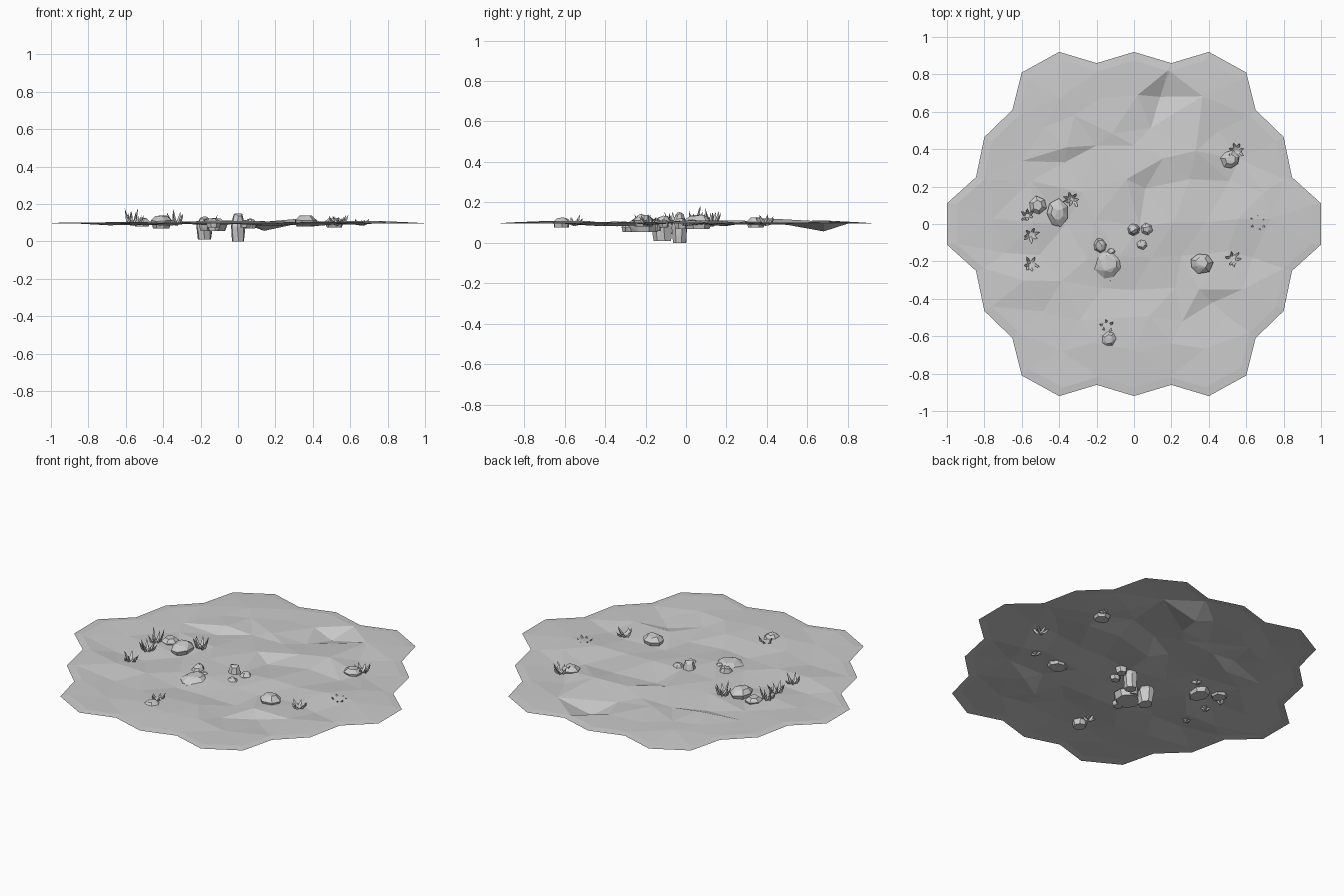
import bpy, bmesh, math, random
from mathutils import Vector
from mathutils.geometry import delaunay_2d_cdt

random.seed(4)
if "Cube" in bpy.data.objects:
    bpy.data.objects.remove(bpy.data.objects["Cube"])

GREY = (0.6, 0.6, 0.6, 1)
stone_grey = bpy.data.materials.new("stone_grey")
stone_grey.use_nodes = True
stone_grey.diffuse_color = GREY
bsdf = stone_grey.node_tree.nodes["Principled BSDF"]
bsdf.inputs["Base Color"].default_value = GREY
bsdf.inputs["Roughness"].default_value = 0.9

LEVEL = 0.097


def add_object(name, bm):
    mesh = bpy.data.meshes.new(name)
    bm.to_mesh(mesh)
    bm.free()
    mesh.materials.append(stone_grey)
    obj = bpy.data.objects.new(name, mesh)
    bpy.context.collection.objects.link(obj)
    return obj


def jitter(amount):
    return random.uniform(-amount, amount)


# Scalloped ground outline: one quarter, mirrored to the other three
quarter = [(1, .11), (.845, .25), (.8, .465), (.65, .61), (.6, .81),
           (.4, .92), (.2, .86), (0, .92)]
half = quarter + [(-x, y) for x, y in reversed(quarter[:-1])]
outline = half + [(-x, -y) for x, y in half]

# Ground: rim, inner rim, chosen peaks and dips, then a loose grid of fill points
points = [(x, y, LEVEL) for x, y in outline]
points += [(x * .95, y * .95, LEVEL + .004) for x, y in outline]
points += [(.18, .82, .103), (.02, .69, .1), (.14, .68, .057),
           (.33, .39, .122), (.3, .24, .098), (.51, .23, .09),
           (-.36, .41, .115), (-.55, .23, .095), (-.37, .33, .088),
           (-.32, .58, .108), (-.2, .42, .098), (0, .42, .1),
           (-.04, .24, .112), (.58, -.35, .105), (.42, -.42, .083)]
step = 0.19
for row in range(-5, 6):
    for col in range(-5, 6):
        x = (col + 0.5 * (row % 2)) * step + jitter(.035)
        y = row * step * 0.87 + jitter(.03)
        if math.hypot(x, y) < 0.8 and all(math.hypot(x - p[0], y - p[1]) > 0.1 for p in points):
            points.append((x, y, LEVEL + jitter(.015)))

count = len(outline)
rim_edges = [(i, (i + 1) % count) for i in range(count)]
flat, _, tris, sources, _, _ = delaunay_2d_cdt(
    [Vector(p[:2]) for p in points], rim_edges, [], 1, 1e-5)
bm = bmesh.new()
verts = [bm.verts.new((v.x, v.y, points[s[0]][2] if s else LEVEL))
         for v, s in zip(flat, sources)]
for tri in tris:
    bm.faces.new([verts[i] for i in tri])
bm.normal_update()
for face in bm.faces:
    if face.normal.z < 0:
        face.normal_flip()
add_object("ground", bm)


# Rocks: faceted boulders made as the hull of three uneven rings
def rock(name, x, y, rx, ry, low, high, sides=7):
    bm = bmesh.new()
    turn = random.uniform(0, math.tau)
    for level, scale in ((0, .82), (.62, 1), (1, .55)):
        for i in range(sides):
            a = turn + math.tau * i / sides + jitter(.12)
            s = scale * random.uniform(.9, 1.05)
            drop = random.uniform(0, .12) if level else 0
            bm.verts.new((x + rx * s * math.cos(a), y + ry * s * math.sin(a),
                          low + (high - low) * (level - drop)))
    # lift one point so the summit reaches full height
    bm.verts.new((x + jitter(.2) * rx, y + jitter(.2) * ry, high))
    hull = bmesh.ops.convex_hull(bm, input=bm.verts)
    loose = [v for v in bm.verts if not v.link_faces]
    bmesh.ops.delete(bm, geom=loose, context='VERTS')
    bmesh.ops.dissolve_limit(bm, angle_limit=math.radians(9),
                             verts=bm.verts, edges=bm.edges)
    bmesh.ops.recalc_face_normals(bm, faces=bm.faces)
    add_object(name, bm)


rock("large_centre_rock", -.135, -.21, .083, .085, .055, .125, 8)
rock("deep_left_rock", -.18, -.115, .045, .055, .01, .135)
rock("deep_centre_rock", 0, -.03, .042, .04, 0, .15)
rock("small_rock_a", -.12, -.145, .03, .025, .06, .12)
rock("small_rock_b", .04, -.11, .032, .028, .075, .115, 6)
rock("small_rock_c", .067, -.025, .035, .035, .07, .122, 6)
rock("buried_rock", -.13, -.29, .035, .03, .055, .095, 6)
rock("flat_hex_rock", -.515, .1, .05, .052, .08, .125, 6)
rock("tall_left_rock", -.41, .06, .06, .075, .07, .14)
rock("right_rock", .36, -.21, .062, .058, .08, .14)
rock("back_right_rock", .515, .345, .052, .05, .075, .128)
rock("front_rock", -.135, -.615, .043, .045, .075, .125)


# Plants: tufts of curved, tapering three-sided blades
def blade(bm, base, heading, reach, height):
    out = Vector((math.cos(heading), math.sin(heading), 0))
    side = Vector((-out.y, out.x, 0))
    wobble = jitter(.007)
    rings = []
    for t, width in ((0, .005), (.35, .008), (.7, .006)):
        centre = (base + out * reach * t ** .8 + side * wobble * math.sin(t * 5)
                  + Vector((0, 0, height * t ** 1.3)))
        corners = (side * width, side * -width, out * width - Vector((0, 0, width)))
        rings.append([bm.verts.new(centre + c) for c in corners])
    tip = bm.verts.new(base + out * reach + Vector((0, 0, height)))
    for lower, upper in zip(rings, rings[1:]):
        for i in range(3):
            j = (i + 1) % 3
            bm.faces.new((lower[i], lower[j], upper[j], upper[i]))
    for i in range(3):
        bm.faces.new((rings[-1][i], rings[-1][(i + 1) % 3], tip))
    bm.faces.new(rings[0][::-1])


def plant(name, x, y, reach, height, blades=7):
    bm = bmesh.new()
    turn = random.uniform(0, math.tau)
    for i in range(blades):
        blade(bm, Vector((x, y, LEVEL - .008)), turn + math.tau * i / blades + jitter(.3),
              reach * random.uniform(.55, 1), height * random.uniform(.5, 1))
    bmesh.ops.recalc_face_normals(bm, faces=bm.faces)
    add_object(name, bm)


plant("back_right_plant", .545, .39, .06, .055)
plant("far_right_plant", .665, 0, .055, .05, 6)
plant("front_right_plant", .53, -.19, .055, .055, 6)
plant("front_plant", -.14, -.55, .05, .055, 6)
plant("left_rock_plant", -.33, .13, .055, .095)
plant("left_plant_a", -.57, .045, .045, .095, 6)
plant("left_plant_b", -.555, -.06, .06, .09)
plant("left_plant_c", -.555, -.22, .055, .06, 6)
